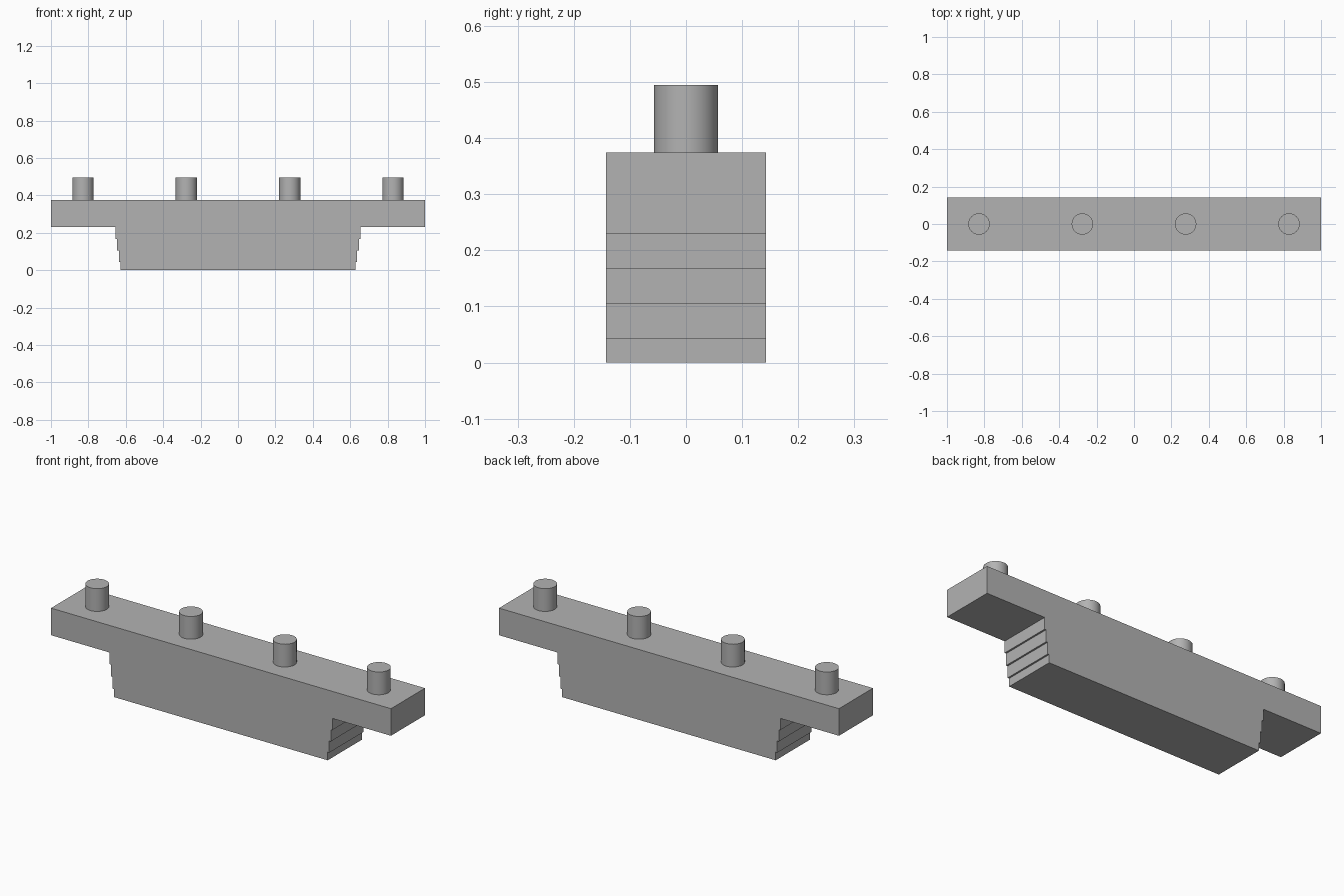
import bpy, bmesh, math

cube = bpy.data.objects.get("Cube")
if cube:
    bpy.data.objects.remove(cube, do_unlink=True)

HALF_DEPTH = 0.143
TOP = 0.374

grey = bpy.data.materials.new("light_grey")
grey.use_nodes = True
colour = (0.45, 0.45, 0.45, 1)
grey.diffuse_color = colour
grey.node_tree.nodes["Principled BSDF"].inputs["Base Color"].default_value = colour

# Beam body: half outline with stepped ends, mirrored and extruded through the depth
levels = [0, 0.043, 0.105, 0.168, 0.23]
half = []
for i in range(4):
    x = 0.628 + 0.009 * i
    half += [(x, levels[i]), (x, levels[i + 1])]
half += [(1, 0.23), (1, TOP)]
outline = half + [(-x, z) for x, z in reversed(half)]

bm = bmesh.new()
face = bm.faces.new([bm.verts.new((x, -HALF_DEPTH, z)) for x, z in outline])
extruded = bmesh.ops.extrude_face_region(bm, geom=[face])
moved = [v for v in extruded["geom"] if isinstance(v, bmesh.types.BMVert)]
bmesh.ops.translate(bm, verts=moved, vec=(0, 2 * HALF_DEPTH, 0))
bmesh.ops.recalc_face_normals(bm, faces=bm.faces)
mesh = bpy.data.meshes.new("beam_body")
bm.to_mesh(mesh)
bm.free()
mesh.materials.append(grey)
body = bpy.data.objects.new("beam_body", mesh)
bpy.context.collection.objects.link(body)

# Four round pegs standing on the top
PEG_HEIGHT = 0.121
for i in range(4):
    bpy.ops.mesh.primitive_cylinder_add(
        vertices=48, radius=0.057, depth=PEG_HEIGHT,
        location=(0.5525 * (i - 1.5), 0, TOP + PEG_HEIGHT / 2))
    peg = bpy.context.object
    peg.name = f"peg_{i + 1}"
    peg.data.materials.append(grey)
    bpy.ops.object.shade_smooth_by_angle(angle=math.radians(30))
